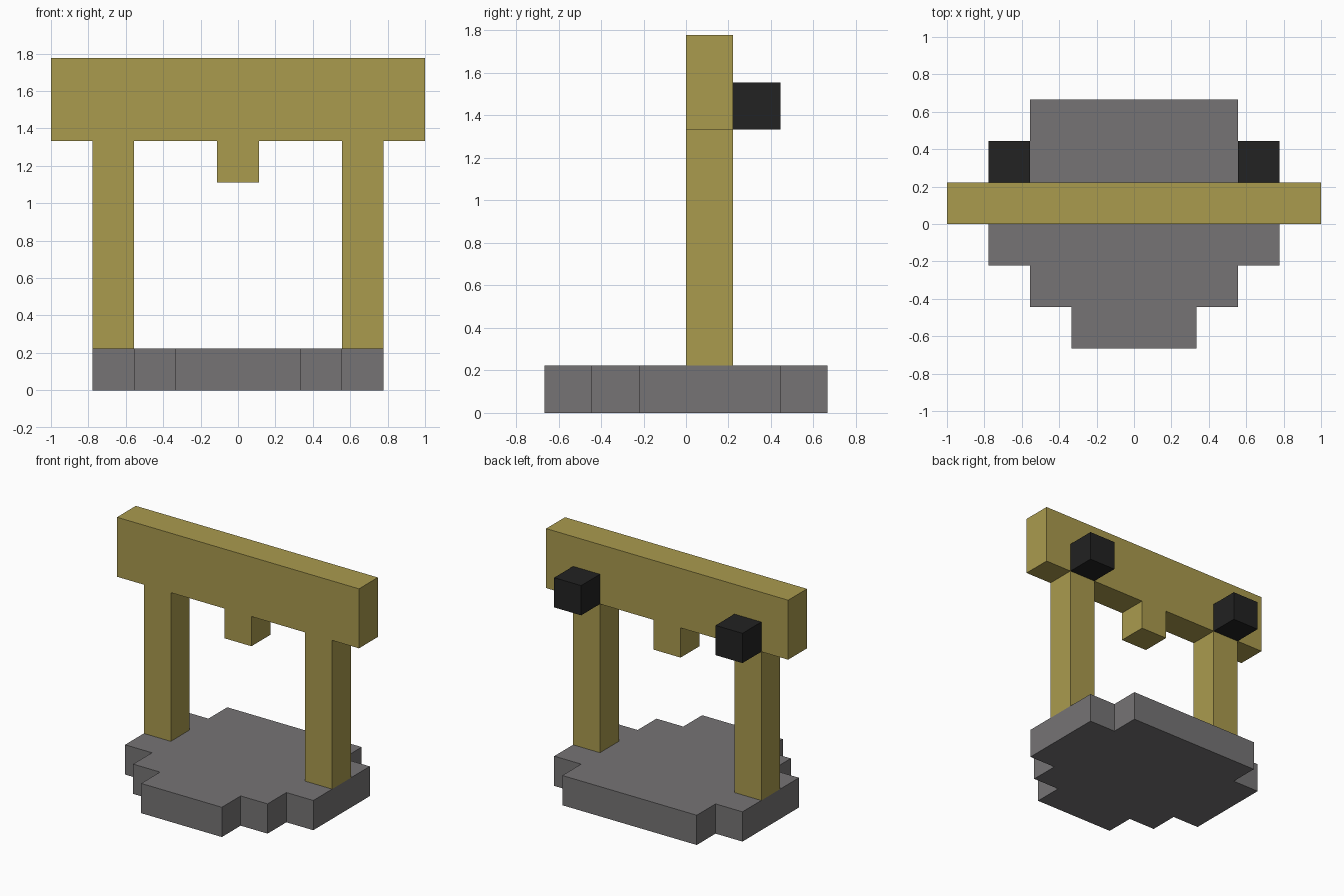
import bpy
import bmesh
from mathutils import Vector

U = 2 / 9  # one block

cube = bpy.data.objects.get("Cube")
if cube:
    bpy.data.objects.remove(cube, do_unlink=True)


def make_material(name, rgb):
    mat = bpy.data.materials.new(name)
    mat.use_nodes = True
    mat.diffuse_color = (*rgb, 1)
    mat.node_tree.nodes["Principled BSDF"].inputs["Base Color"].default_value = (*rgb, 1)
    return mat


def prism(name, half, mat, to_point, depth):
    """Mirror a half outline across x, then extrude it along depth (block units)."""
    outline = half + [(-x, v) for x, v in reversed(half)]
    bm = bmesh.new()
    face = bm.faces.new([bm.verts.new(Vector(to_point(x, v)) * U) for x, v in outline])
    grown = bmesh.ops.extrude_face_region(bm, geom=[face])["geom"]
    moved = [g for g in grown if isinstance(g, bmesh.types.BMVert)]
    bmesh.ops.translate(bm, verts=moved, vec=Vector(depth) * U)
    bmesh.ops.recalc_face_normals(bm, faces=bm.faces)
    mesh = bpy.data.meshes.new(name)
    bm.to_mesh(mesh)
    bm.free()
    mesh.materials.append(mat)
    obj = bpy.data.objects.new(name, mesh)
    bpy.context.collection.objects.link(obj)


stone = make_material("grey stone", (0.181, 0.174, 0.178))
brass = make_material("dull gold", (0.402, 0.328, 0.076))
black = make_material("black", (0.016, 0.016, 0.016))

# Stepped base slab, half outline in plan
base = [(1.5, -3), (1.5, -2), (2.5, -2), (2.5, -1), (3.5, -1),
        (3.5, 2), (2.5, 2), (2.5, 3)]
prism("base_slab", base, stone, lambda x, y: (x, y, 0), (0, 0, 1))

# Gate frame: posts, crossbeam and hanging block as one half outline in elevation
frame = [(0.5, 5), (0.5, 6), (2.5, 6), (2.5, 1), (3.5, 1), (3.5, 6), (4.5, 6), (4.5, 8)]
prism("gate_frame", frame, brass, lambda x, z: (x, 0, z), (0, 1, 0))

# Black blocks on the back of the crossbeam
for side, name in ((1, "left_back_block"), (-1, "right_back_block")):
    bpy.ops.mesh.primitive_cube_add(size=U, location=(side * 3 * U, 1.5 * U, 6.5 * U))
    block = bpy.context.object
    block.name = name
    block.data.materials.append(black)
